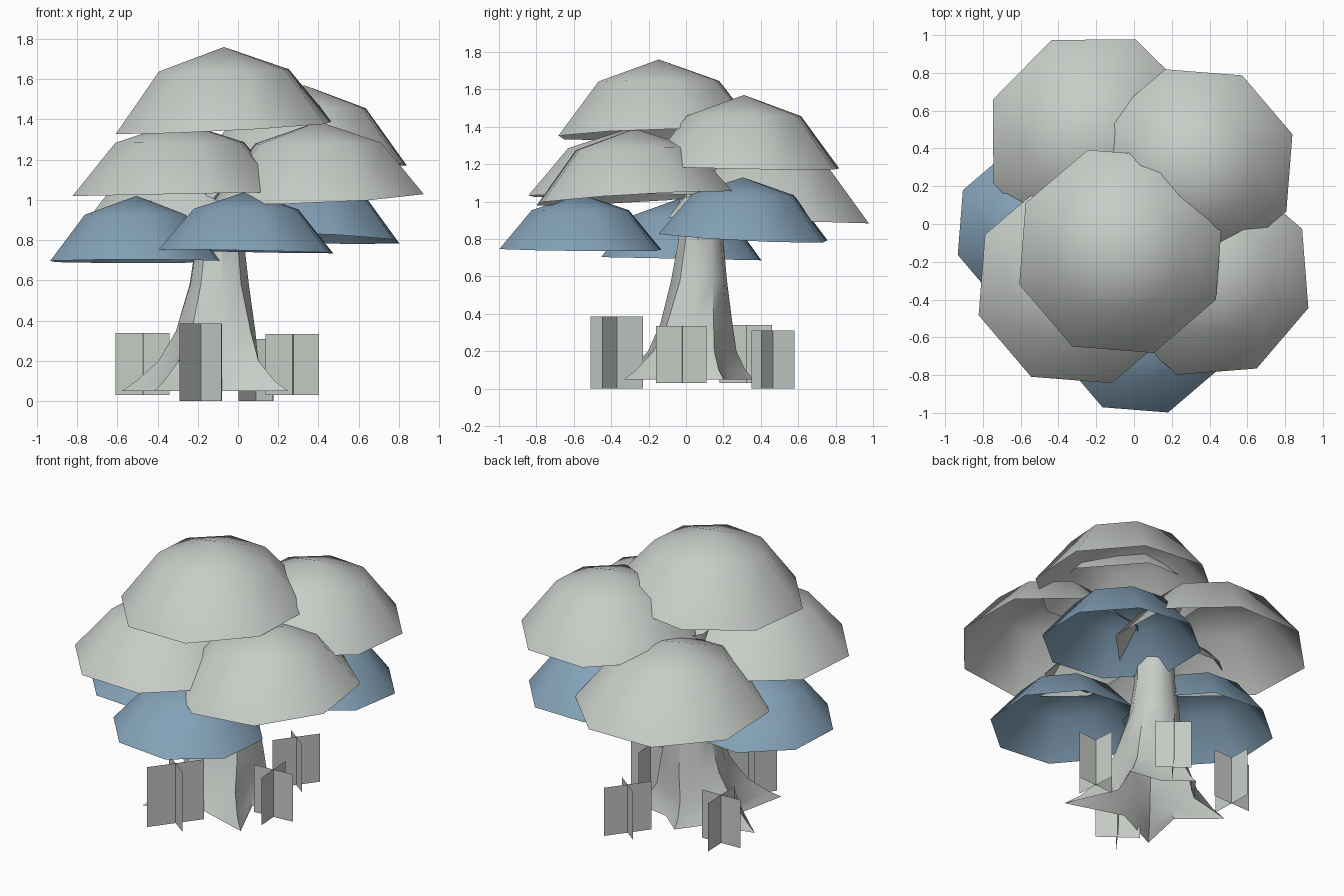
import bpy, bmesh, math
from mathutils import Vector

cube = bpy.data.objects.get("Cube")
if cube:
    bpy.data.objects.remove(cube, do_unlink=True)


def material(name, rgb):
    m = bpy.data.materials.new(name)
    m.use_nodes = True
    m.diffuse_color = (*rgb, 1)
    bsdf = m.node_tree.nodes["Principled BSDF"]
    bsdf.inputs["Base Color"].default_value = (*rgb, 1)
    bsdf.inputs["Roughness"].default_value = 0.9
    return m


GREY = material("pale grey", (0.58, 0.61, 0.575))
BLUE = material("dusty blue", (0.23, 0.36, 0.48))


def finish(name, bm, mat, smooth_angle=None):
    mesh = bpy.data.meshes.new(name)
    bm.to_mesh(mesh)
    bm.free()
    mesh.materials.append(mat)
    ob = bpy.data.objects.new(name, mesh)
    bpy.context.collection.objects.link(ob)
    if smooth_angle:
        bpy.ops.object.select_all(action="DESELECT")
        ob.select_set(True)
        bpy.context.view_layer.objects.active = ob
        bpy.ops.object.shade_smooth_by_angle(angle=math.radians(smooth_angle))
    return ob


def bridge(bm, low, high):
    n = len(low)
    for i in range(n):
        j = (i + 1) % n
        bm.faces.new((low[i], low[j], high[j], high[i]))


def canopy(name, mat, centre, radius, rim, top, turn, tilt=(0, 0)):
    """Open eight-sided dome; tilt is the rim's slope along x and y."""
    bm = bmesh.new()
    cx, cy = centre
    rings = []
    for scale, rise in ((1, 0), (0.60, 0.71)):
        ring = []
        for i in range(8):
            a = math.radians(turn + 45 * i)
            dx, dy = radius * scale * math.cos(a), radius * scale * math.sin(a)
            slope = (tilt[0] * dx + tilt[1] * dy) * (1 - rise)
            ring.append(bm.verts.new((cx + dx, cy + dy, rim + (top - rim) * rise + slope)))
        rings.append(ring)
    bridge(bm, *rings)
    apex = bm.verts.new((cx, cy, top))
    for i in range(8):
        bm.faces.new((rings[-1][i], rings[-1][(i + 1) % 8], apex))
    finish(name, bm, mat, 60)


# Foliage domes
canopy("top_canopy", GREY, (-0.07, -0.145), 0.565, 1.36, 1.76, 18, (0.05, 0.03))
canopy("front_right_canopy", GREY, (-0.29, -0.31), 0.56, 1.03, 1.39, 18, (0.02, 0))
canopy("front_left_canopy", GREY, (0.40, -0.275), 0.55, 1.018, 1.39, 27, (0.04, 0.06))
canopy("back_left_canopy", GREY, (0.33, 0.31), 0.535, 1.185, 1.57, 18, (-0.02, -0.02))
canopy("back_right_canopy", GREY, (-0.21, 0.44), 0.58, 0.90, 1.30, 23, (0, -0.03))
canopy("right_blue_canopy", BLUE, (-0.505, -0.025), 0.45, 0.695, 1.02, 18, (0, -0.02))
canopy("front_blue_canopy", BLUE, (0.04, -0.565), 0.455, 0.745, 1.04, 18, (-0.02, -0.01))
canopy("left_blue_canopy", BLUE, (0.35, 0.305), 0.475, 0.81, 1.13, 18, (-0.04, -0.05))

# Trunk flaring into five pointed roots, with a valley between each pair
tips = [(0.25, -0.33), (0.20, 0.20), (-0.17, 0.36), (-0.58, 0.13), (-0.42, -0.37)]
foot = Vector((-0.13, 0.02))
outline = []
for i, tip in enumerate(tips):
    a, b = Vector(tip) - foot, Vector(tips[(i + 1) % 5]) - foot
    valley = (a.normalized() + b.normalized()).normalized() * 0.24
    outline += [a, valley]
bm = bmesh.new()
previous = None
# height, centre x, centre y, round radius, share of root outline
for z, x, y, r, root in ((0.05, -0.13, 0.02, 0.19, 1.0), (0.10, -0.13, 0.02, 0.19, 0.72),
                         (0.20, -0.12, 0.03, 0.19, 0.34), (0.35, -0.10, 0.05, 0.18, 0.12),
                         (0.58, -0.095, 0.07, 0.15, 0.0), (0.80, -0.09, 0.08, 0.12, 0.0),
                         (1.22, -0.09, 0.08, 0.11, 0.0)):
    ring = []
    for p in outline:
        q = p.normalized() * r * (1 - root) + p * root
        ring.append(bm.verts.new((x + q.x, y + q.y, z)))
    if previous:
        bridge(bm, previous, ring)
    previous = ring
finish("trunk", bm, GREY, 35)


def tuft(name, centre, z0, z1, turn, widths):
    """Two upright cards crossing at right angles."""
    bm = bmesh.new()
    for k, w in enumerate(widths):
        a = math.radians(turn + 90 * k)
        dx, dy = math.cos(a) * w / 2, math.sin(a) * w / 2
        bm.faces.new([bm.verts.new((centre[0] + s * dx, centre[1] + s * dy, z))
                      for s, z in ((-1, z0), (1, z0), (1, z1), (-1, z1))])
    finish(name, bm, GREY)


# Grass cards around the roots
tuft("right_grass", (-0.475, 0.32), 0.03, 0.34, 2, (0.27, 0.28))
tuft("front_grass", (-0.185, -0.37), 0.0, 0.385, 53, (0.35, 0.26))
tuft("back_grass", (0.09, 0.465), 0.0, 0.31, 53, (0.29, 0.21))
tuft("left_grass", (0.27, -0.025), 0.03, 0.335, 4, (0.265, 0.27))
